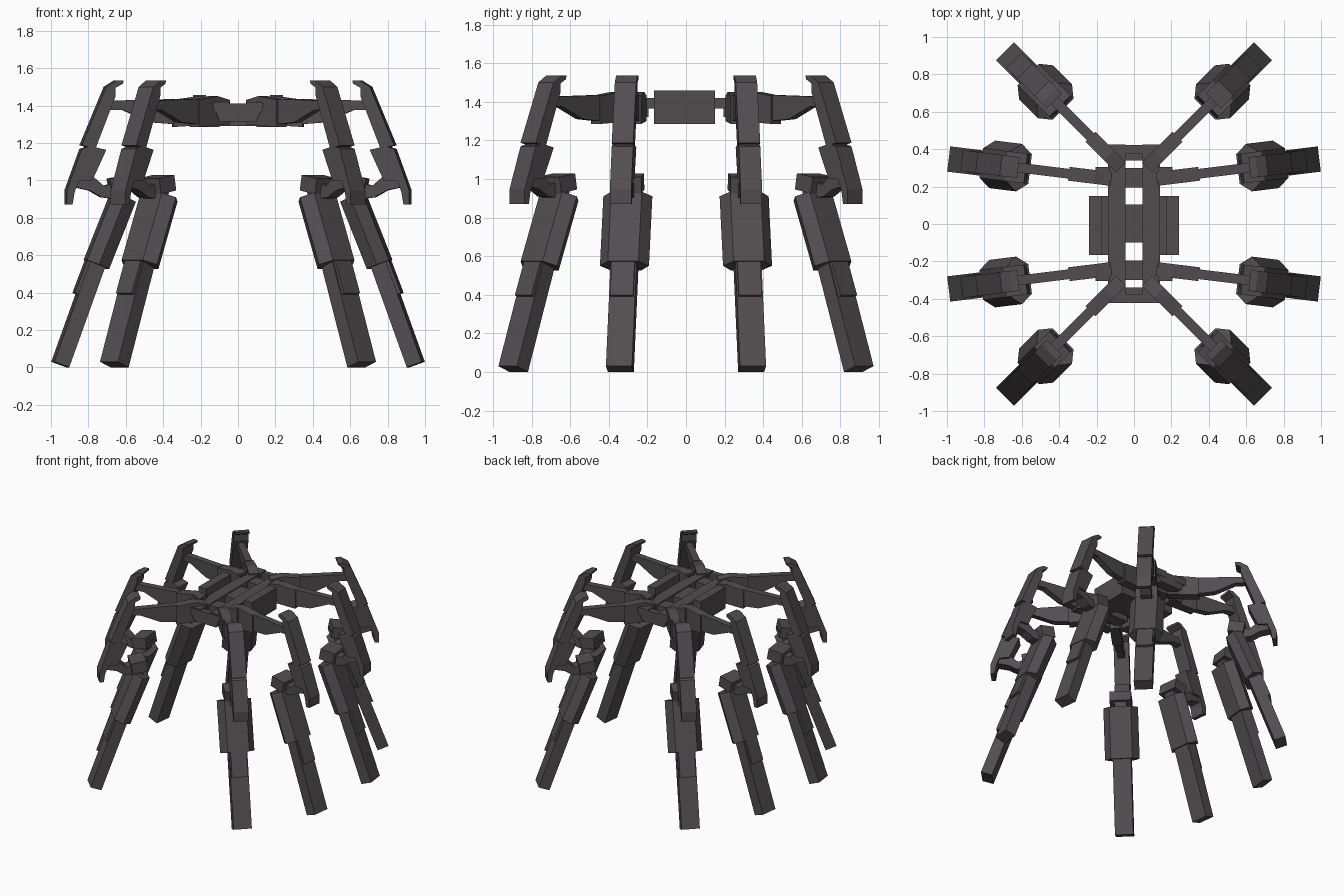
import bpy, bmesh, math
from mathutils import Matrix, Vector

if "Cube" in bpy.data.objects:
    bpy.data.objects.remove(bpy.data.objects["Cube"])

metal = bpy.data.materials.new("dark_metal")
metal.diffuse_color = (0.085, 0.074, 0.08, 1)
metal.use_nodes = True
metal.node_tree.nodes["Principled BSDF"].inputs["Base Color"].default_value = metal.diffuse_color


def mesh_from_rings(name, a, b):
    """Closed prism between two matching outlines."""
    bm = bmesh.new()
    va = [bm.verts.new(p) for p in a]
    vb = [bm.verts.new(p) for p in b]
    bm.faces.new(va)
    bm.faces.new(vb[::-1])
    n = len(va)
    for i in range(n):
        j = (i + 1) % n
        bm.faces.new((va[j], va[i], vb[i], vb[j]))
    bmesh.ops.recalc_face_normals(bm, faces=bm.faces)
    me = bpy.data.meshes.new(name)
    bm.to_mesh(me)
    bm.free()
    me.materials.append(metal)
    return me


def plate(name, pts, w):
    """Side profile (distance outward, height) given a half width."""
    pts = [(x - 0.14, z) for x, z in pts]
    return mesh_from_rings(name, [(x, -w, z) for x, z in pts],
                           [(x, w, z) for x, z in pts])


def bar(name, a, b, section):
    """Cross-section (thickness, width) swept from a to b in the leg plane."""
    a, b = Vector((a[0] - 0.14, 0, a[1])), Vector((b[0] - 0.14, 0, b[1]))
    d = (b - a).normalized()
    out = Vector((-d.z, 0, d.x))
    side = Vector((0, 1, 0))
    ring = [out * u + side * v for u, v in section]
    return mesh_from_rings(name, [a + p for p in ring], [b + p for p in ring])


def rect(u0, u1, v):
    return [(u0, -v), (u1, -v), (u1, v), (u0, v)]


def place(me, name, mat=Matrix()):
    ob = bpy.data.objects.new(name, me)
    ob.matrix_world = mat
    bpy.context.collection.objects.link(ob)


def box(name, x, y, z):
    place(mesh_from_rings(name,
          [(x[0], y[0], z[0]), (x[1], y[0], z[0]), (x[1], y[1], z[0]), (x[0], y[1], z[0])],
          [(x[0], y[0], z[1]), (x[1], y[0], z[1]), (x[1], y[1], z[1]), (x[0], y[1], z[1])]), name)


# Leg parts, shared by all eight legs
leg = [
    plate("hip_block", [(0.12, 1.30), (0.35, 1.285), (0.35, 1.43), (0.21, 1.45), (0.12, 1.43)], 0.037),
    plate("hip_arm", [(0.34, 1.30), (0.47, 1.31), (0.62, 1.375), (0.72, 1.375),
                      (0.72, 1.425), (0.34, 1.435)], 0.026),
    plate("upper_leg_plate", [(0.622, 1.535), (0.66, 1.535), (0.716, 1.50), (0.847, 1.187),
                              (0.773, 1.17), (0.665, 1.45), (0.665, 1.495), (0.625, 1.517)], 0.056),
    plate("upper_leg_joint", [(0.775, 1.20), (0.815, 1.20), (0.84, 1.14), (0.79, 1.14)], 0.04),
    plate("middle_leg", [(0.715, 1.163), (0.80, 1.183), (0.847, 1.168), (0.928, 0.945), (0.928, 0.87),
                         (0.897, 0.87), (0.885, 0.94), (0.86, 1.0), (0.79, 1.0)], 0.056),
    plate("knee_link", [(0.87, 1.03), (0.79, 1.025), (0.725, 0.97), (0.66, 0.99), (0.62, 0.93),
                        (0.67, 0.90), (0.74, 0.91), (0.80, 0.945), (0.89, 0.965)], 0.04),
    bar("knee_head", (0.575, 0.985), (0.69, 0.965), rect(-0.04, 0.045, 0.08)),
    bar("knee_neck", (0.60, 0.99), (0.64, 0.88), rect(-0.03, 0.03, 0.045)),
    bar("shin_housing", (0.618, 0.91), (0.762, 0.55),
        [(-0.064, -0.08), (0, -0.128), (0.064, -0.08), (0.064, 0.08), (0, 0.128), (-0.064, 0.08)]),
    bar("shin_sleeve", (0.745, 0.60), (0.83, 0.377), rect(-0.045, 0.058, 0.06)),
    bar("foot", (0.745, 0.60), (0.9565, 0.0150), rect(-0.043, 0.043, 0.068)),
]

# Side legs and corner legs, mirrored front/back and left/right
for sx in (1, -1):
    for sy in (1, -1):
        for ox, oy, ang in ((0.14, 0.243, 7), (0.084, 0.318, 45)):
            a = math.atan2(sy * math.sin(math.radians(ang)), sx * math.cos(math.radians(ang)))
            m = Matrix.Translation((sx * ox, sy * oy, 0)) @ Matrix.Rotation(a, 4, 'Z')
            for me in leg:
                place(me, me.name, m)

# Ladder frame: rails, pods and hip sockets
for s in (1, -1):
    box("rail", sorted((s * 0.045, s * 0.138)), (-0.415, 0.425), (1.365, 1.42))
    x = [s * v for v in (0.10, 0.24, 0.24, 0.17, 0.17, 0.10)]
    z = (1.285, 1.285, 1.457, 1.457, 1.39, 1.39)
    place(mesh_from_rings("side_pod", [(p, -0.165, q) for p, q in zip(x, z)],
                          [(p, 0.15, q) for p, q in zip(x, z)]), "side_pod")
    for t in (1, -1):
        box("hip_socket", sorted((s * 0.13, s * 0.205)), sorted((t * 0.215, t * 0.305)), (1.30, 1.44))

# Cross members
box("centre_plate", (-0.13, 0.13), (-0.1, 0.105), (1.29, 1.41))
for s in (1, -1):
    box("cross_bar", (-0.10, 0.10), sorted((s * 0.195, s * 0.30)), (1.32, 1.41))
    ys = (s * 0.375, s * 0.422)
    end = [(-0.138, 1.412), (-0.098, 1.315), (0.098, 1.315), (0.138, 1.412)]
    place(mesh_from_rings("end_bar", [(x, ys[0], z) for x, z in end],
                          [(x, ys[1], z) for x, z in end]), "end_bar")
    box("end_shelf", (-0.09, 0.09), sorted((s * 0.34, s * 0.38)), (1.315, 1.345))
